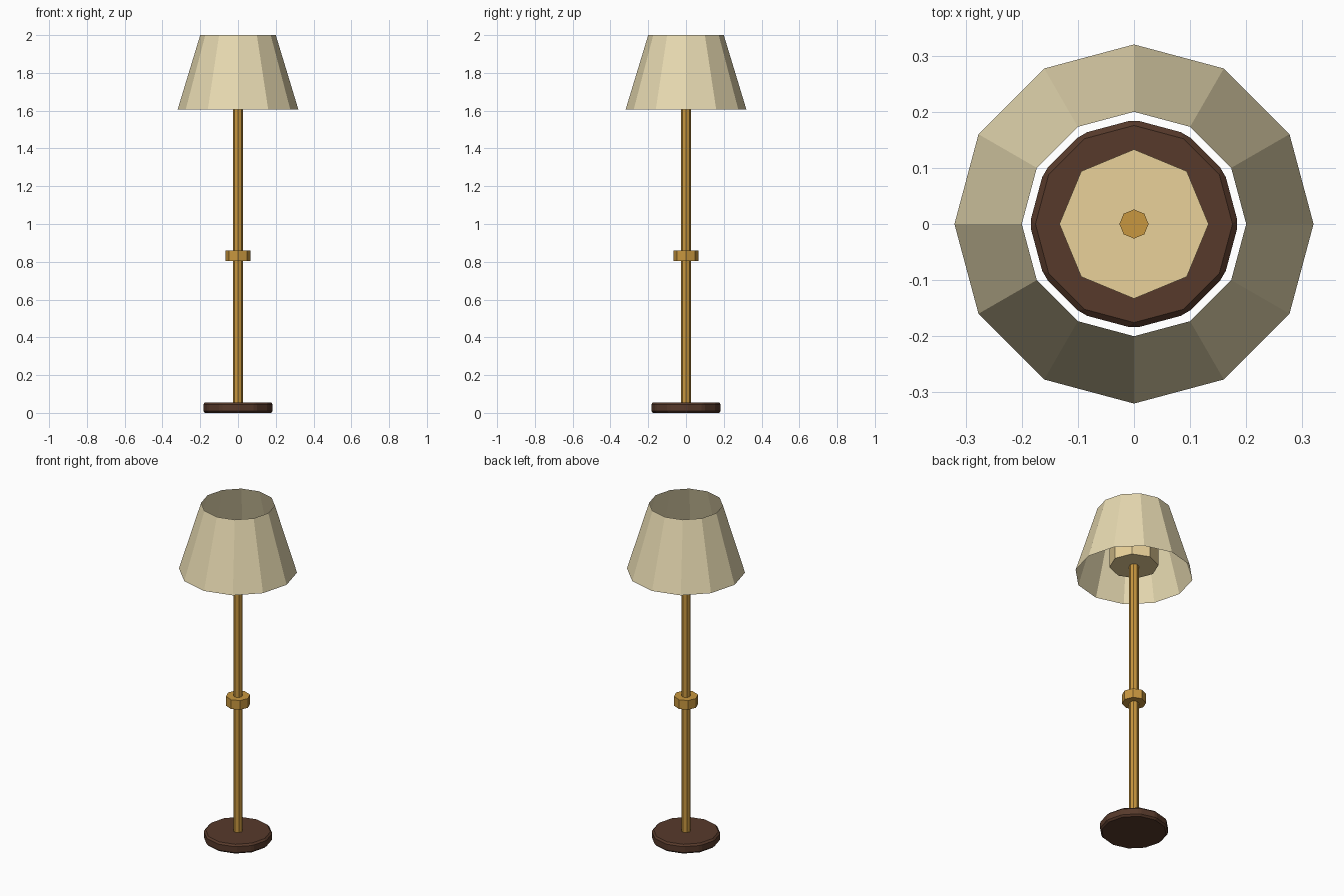
import bpy
import bmesh

if "Cube" in bpy.data.objects:
    bpy.data.objects.remove(bpy.data.objects["Cube"])


def material(name, rgb):
    m = bpy.data.materials.new(name)
    m.diffuse_color = (*rgb, 1)
    m.use_nodes = True
    m.node_tree.nodes["Principled BSDF"].inputs["Base Color"].default_value = m.diffuse_color
    return m


def frustum(name, sides, r_bottom, r_top, z0, z1, mat, caps=True):
    """Flat-faced vertical prism or cone with a corner on the +x axis."""
    import math
    bm = bmesh.new()
    rings = []
    for r, z in ((r_bottom, z0), (r_top, z1)):
        ring = []
        for i in range(sides):
            a = 2 * math.pi * i / sides
            ring.append(bm.verts.new((r * math.cos(a), r * math.sin(a), z)))
        rings.append(ring)
    low, high = rings
    for i in range(sides):
        j = (i + 1) % sides
        bm.faces.new((low[i], low[j], high[j], high[i]))
    if caps:
        bm.faces.new(low[::-1])
        bm.faces.new(high)
    mesh = bpy.data.meshes.new(name)
    bm.to_mesh(mesh)
    bm.free()
    mesh.materials.append(mat)
    obj = bpy.data.objects.new(name, mesh)
    bpy.context.collection.objects.link(obj)
    return obj


wood = material("dark_wood", (0.095, 0.042, 0.024))
brass = material("brass", (0.58, 0.31, 0.05))
fabric = material("cream_fabric", (0.80, 0.70, 0.44))
glow = material("warm_bulb", (0.82, 0.64, 0.32))

# Foot with chamfered edges
base = frustum("base", 12, 0.186, 0.186, 0, 0.055, wood)
bevel = base.modifiers.new("chamfer", "BEVEL")
bevel.width = 0.01
bevel.segments = 1
bevel.limit_method = 'NONE'

# Pole and its collar
frustum("pole", 8, 0.026, 0.026, 0.05, 1.78, brass)
frustum("collar", 8, 0.066, 0.066, 0.805, 0.86, brass)

# Bulb block inside the open shade
frustum("bulb", 8, 0.133, 0.133, 1.66, 1.77, glow)
frustum("shade", 12, 0.32, 0.20, 1.605, 2.0, fabric, caps=False)
